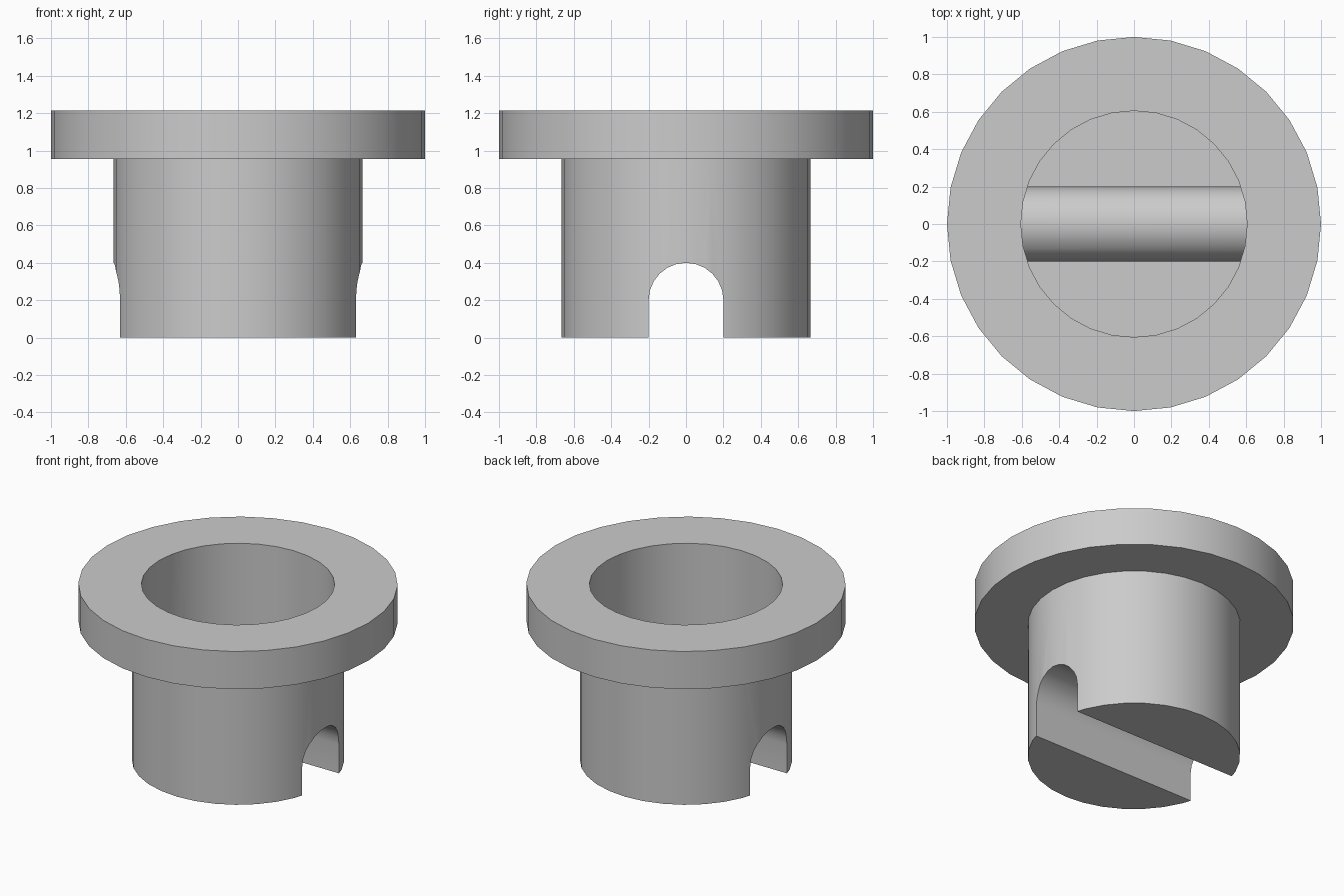
import bpy, bmesh, math

SIDES = 32
BODY_R, BORE_R, FLANGE_R = 0.665, 0.605, 1.0
FLANGE_Z, TOP_Z = 0.955, 1.215
SLOT_R, ARCH_Z = 0.2, 0.2

if "Cube" in bpy.data.objects:
    bpy.data.objects.remove(bpy.data.objects["Cube"], do_unlink=True)

grey = bpy.data.materials.new("light_grey")
grey.use_nodes = True
grey.diffuse_color = (0.6, 0.6, 0.6, 1)
grey.node_tree.nodes["Principled BSDF"].inputs["Base Color"].default_value = (0.6, 0.6, 0.6, 1)


def make_object(name, bm):
    bmesh.ops.recalc_face_normals(bm, faces=bm.faces)
    mesh = bpy.data.meshes.new(name)
    bm.to_mesh(mesh)
    bm.free()
    mesh.materials.append(grey)
    obj = bpy.data.objects.new(name, mesh)
    bpy.context.collection.objects.link(obj)
    return obj


def lathe(name, profile):
    """Closed solid from (radius, z) rings, capped at both ends."""
    bm = bmesh.new()
    angles = [math.tau * i / SIDES for i in range(SIDES)]
    rings = [[bm.verts.new((r * math.cos(a), r * math.sin(a), z)) for a in angles]
             for r, z in profile]
    for low, high in zip(rings, rings[1:]):
        for i in range(SIDES):
            j = (i + 1) % SIDES
            bm.faces.new((low[i], low[j], high[j], high[i]))
    bm.faces.new(rings[0][::-1])
    bm.faces.new(rings[-1])
    return make_object(name, bm)


def arch_prism(name, half_length, steps=12):
    """Round-topped bar along x, reaching below the base."""
    outline = [(-SLOT_R, -0.2), (SLOT_R, -0.2)]
    for i in range(steps + 1):
        a = math.pi * i / steps
        outline.append((SLOT_R * math.cos(a), ARCH_Z + SLOT_R * math.sin(a)))
    bm = bmesh.new()
    face = bm.faces.new([bm.verts.new((-half_length, y, z)) for y, z in outline])
    out = bmesh.ops.extrude_face_region(bm, geom=[face])
    moved = [v for v in out["geom"] if isinstance(v, bmesh.types.BMVert)]
    bmesh.ops.translate(bm, verts=moved, vec=(2 * half_length, 0, 0))
    return make_object(name, bm)


def cut_and_trim(obj, cutter, unwanted, flip=False):
    """Cut the slot, then remove the faces that leave the bore open."""
    bpy.ops.object.select_all(action="DESELECT")
    bpy.context.view_layer.objects.active = obj
    obj.select_set(True)
    mod = obj.modifiers.new("slot", "BOOLEAN")
    mod.operation, mod.solver, mod.object = "DIFFERENCE", "EXACT", cutter
    bpy.ops.object.modifier_apply(modifier=mod.name)
    bm = bmesh.new()
    bm.from_mesh(obj.data)
    bm.normal_update()
    bmesh.ops.delete(bm, geom=[f for f in bm.faces if unwanted(f)], context="FACES")
    if flip:
        bmesh.ops.reverse_faces(bm, faces=bm.faces)
    bm.to_mesh(obj.data)
    bm.free()
    bpy.ops.object.shade_smooth_by_angle(angle=math.radians(30))


def centre_radius(face):
    return face.calc_center_median().xy.length


slot_cutter = arch_prism("slot_cutter", 1.0)

# Flanged body with a closed base and an arched cross slot
body = lathe("flanged_body", [(BODY_R, 0), (BODY_R, FLANGE_Z), (FLANGE_R, FLANGE_Z),
                              (FLANGE_R, TOP_Z), (BORE_R, TOP_Z)])
cut_and_trim(body, slot_cutter,
             lambda f: f.calc_center_median().z > TOP_Z - 0.01 and centre_radius(f) < 0.5)

# Inner wall of the bore, facing inward and trimmed around the slot
bore = lathe("bore_wall", [(BORE_R, 0), (BORE_R, TOP_Z)])
cut_and_trim(bore, slot_cutter,
             lambda f: abs(f.normal.z) > 0.1 or centre_radius(f) < 0.5, flip=True)

bpy.data.objects.remove(slot_cutter, do_unlink=True)
